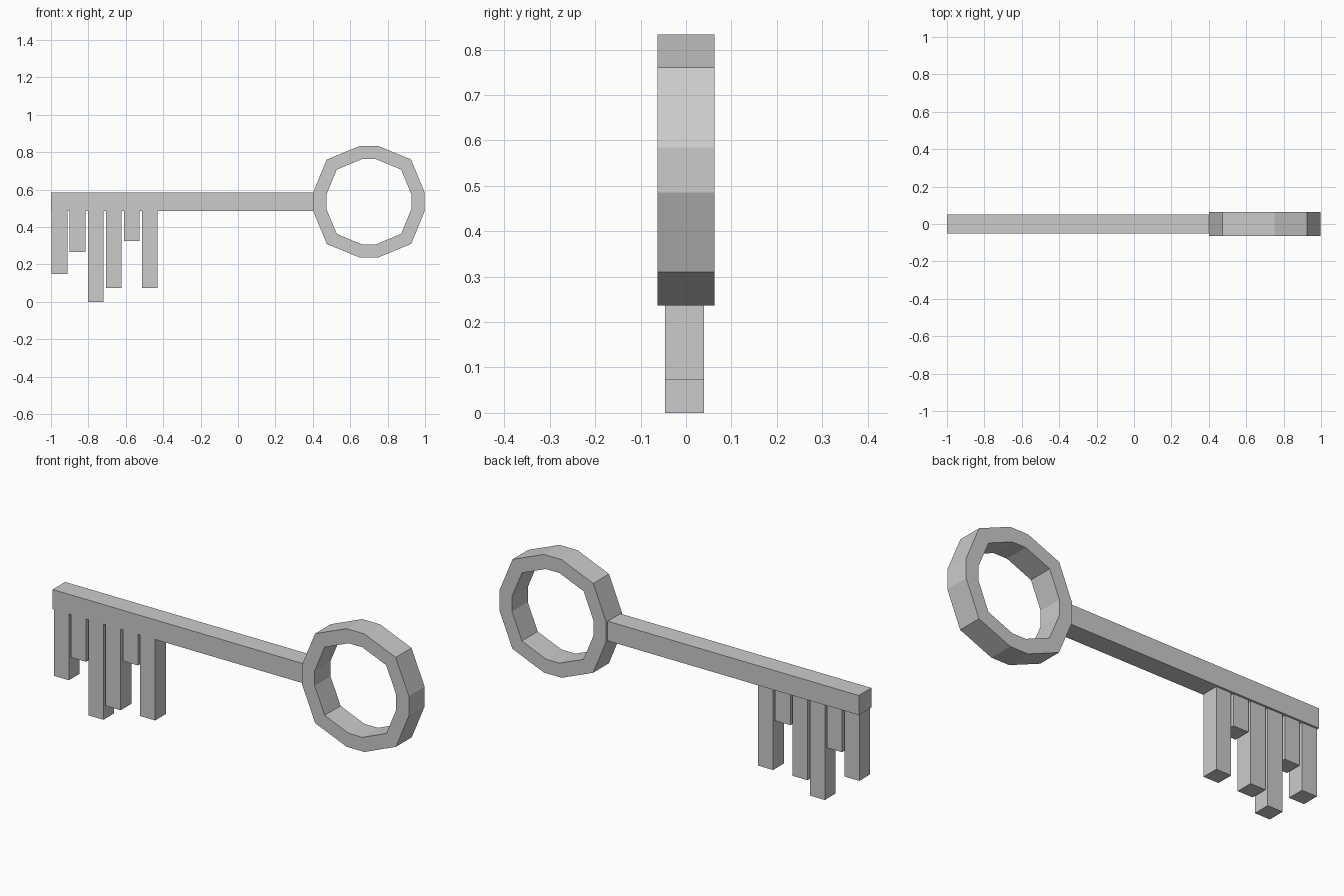
import bpy, bmesh

if "Cube" in bpy.data.objects:
    bpy.data.objects.remove(bpy.data.objects["Cube"])


def make_object(name, bm):
    bmesh.ops.recalc_face_normals(bm, faces=bm.faces)
    mesh = bpy.data.meshes.new(name)
    bm.to_mesh(mesh)
    bm.free()
    obj = bpy.data.objects.new(name, mesh)
    bpy.context.collection.objects.link(obj)
    return obj


def box(name, x0, x1, y0, y1, z0, z1):
    bm = bmesh.new()
    bmesh.ops.create_cube(bm, size=1)
    bmesh.ops.scale(bm, vec=(x1 - x0, y1 - y0, z1 - z0), verts=bm.verts)
    bmesh.ops.translate(bm, vec=((x0 + x1) / 2, (y0 + y1) / 2, (z0 + z1) / 2), verts=bm.verts)
    return make_object(name, bm)


# Twelve-sided handle ring, one quarter outline rotated four times
CX, CZ, HALF = 0.70, 0.535, 0.063
outline = []
quarter = [(0.298, -0.05), (0.298, 0.05), (0.225, 0.226)]
for _ in range(4):
    outline += quarter
    quarter = [(-z, x) for x, z in quarter]

bm = bmesh.new()
loops = [[bm.verts.new((CX + x * s, y, CZ + z * s)) for x, z in outline]
         for s, y in ((1, -HALF), (1, HALF), (0.763, HALF), (0.763, -HALF))]
n = len(outline)
for k in range(4):
    a, b = loops[k], loops[(k + 1) % 4]
    for i in range(n):
        j = (i + 1) % n
        bm.faces.new((a[i], a[j], b[j], b[i]))
make_object("handle_ring", bm)

# Shaft
box("shaft", -1.0, 0.402, -0.05, 0.05, 0.485, 0.584)

# Teeth of varied length hanging from the shaft
for i, bottom in enumerate((0.148, 0.267, 0.0, 0.074, 0.326, 0.074)):
    x = -0.996 + i * 0.0964
    box(f"tooth_{i + 1}", x, x + 0.084, -0.046, 0.04, bottom, 0.49)
